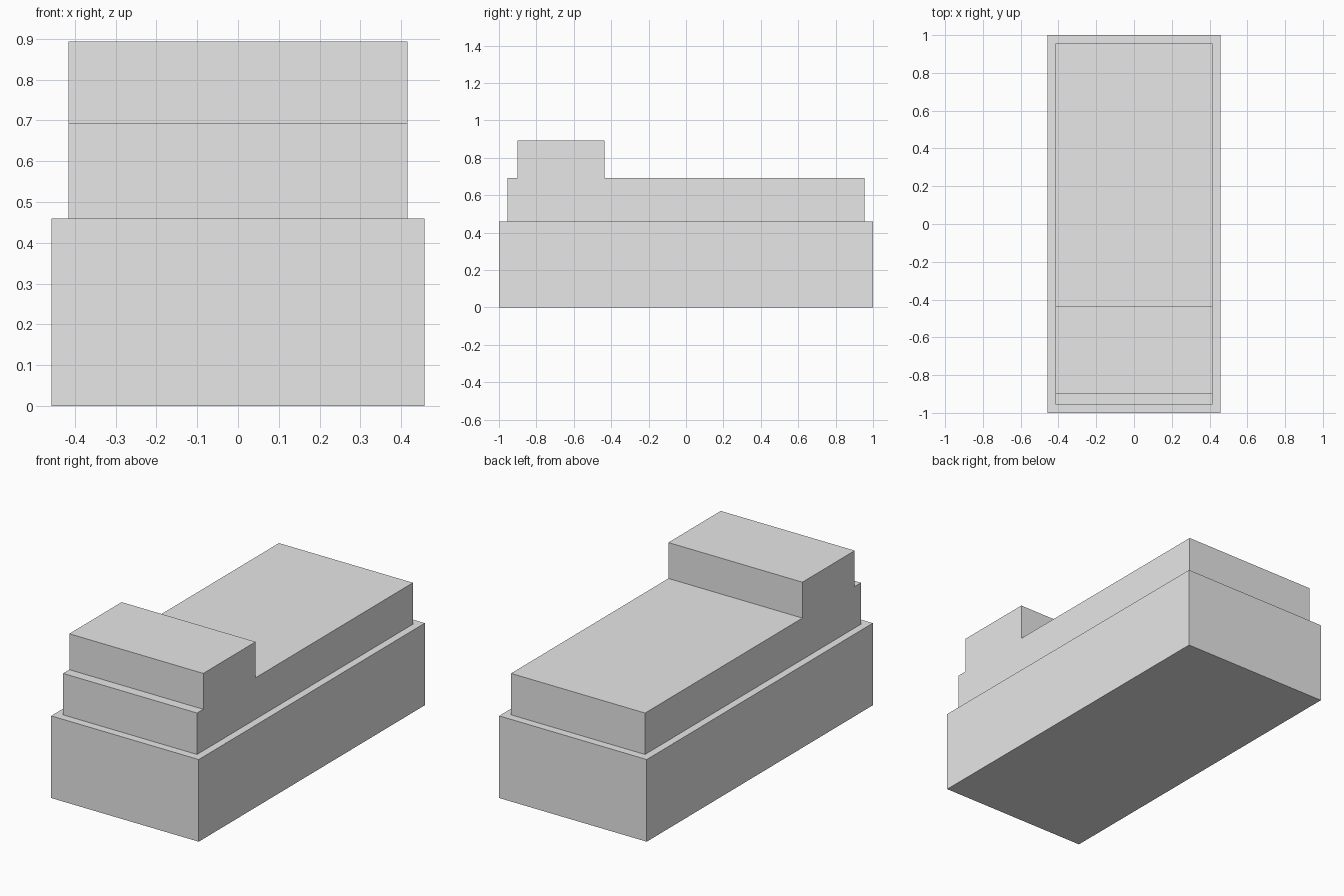
import bpy
import bmesh

cube = bpy.data.objects.get("Cube")
if cube:
    bpy.data.objects.remove(cube, do_unlink=True)

# Single plain grey for the whole model
grey = bpy.data.materials.new("light_grey")
grey.use_nodes = True
grey.diffuse_color = (0.8, 0.8, 0.8, 1)
grey.node_tree.nodes["Principled BSDF"].inputs["Base Color"].default_value = (0.8, 0.8, 0.8, 1)


def extrude_profile(name, profile, half_width):
    """Extrude a closed (y, z) outline across x, centred on x = 0."""
    bm = bmesh.new()
    face = bm.faces.new([bm.verts.new((-half_width, y, z)) for y, z in profile])
    result = bmesh.ops.extrude_face_region(bm, geom=[face])
    moved = [g for g in result["geom"] if isinstance(g, bmesh.types.BMVert)]
    bmesh.ops.translate(bm, verts=moved, vec=(2 * half_width, 0, 0))
    bmesh.ops.recalc_face_normals(bm, faces=bm.faces)
    mesh = bpy.data.meshes.new(name)
    bm.to_mesh(mesh)
    bm.free()
    mesh.materials.append(grey)
    obj = bpy.data.objects.new(name, mesh)
    bpy.context.collection.objects.link(obj)
    return obj


BASE_TOP, MATTRESS_TOP, PILLOW_TOP = 0.46, 0.692, 0.893

# Solid base block
extrude_profile("bed_base", [(-1, 0), (1, 0), (1, BASE_TOP), (-1, BASE_TOP)], 0.457)

# Mattress with the raised pillow step, flush at the sides
extrude_profile("mattress_and_pillow", [
    (-0.955, BASE_TOP), (0.955, BASE_TOP), (0.955, MATTRESS_TOP),
    (-0.437, MATTRESS_TOP), (-0.437, PILLOW_TOP),
    (-0.9, PILLOW_TOP), (-0.9, MATTRESS_TOP), (-0.955, MATTRESS_TOP),
], 0.415)
